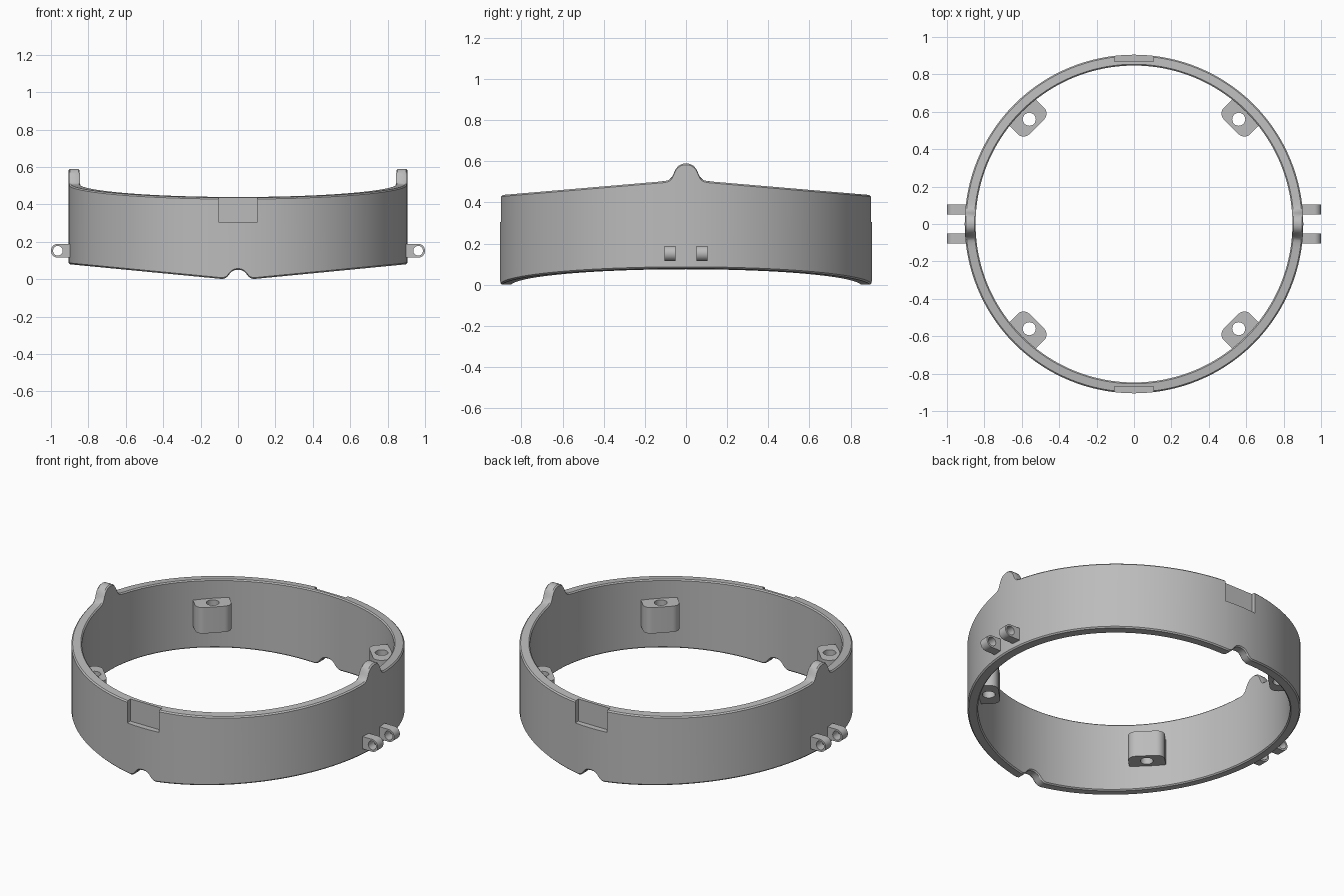
import bpy, bmesh, math
from mathutils import Matrix

if "Cube" in bpy.data.objects:
    bpy.data.objects.remove(bpy.data.objects["Cube"])

grey = bpy.data.materials.new("satin grey")
grey.diffuse_color = (0.5, 0.5, 0.5, 1)
grey.use_nodes = True
grey.node_tree.nodes["Principled BSDF"].inputs["Base Color"].default_value = grey.diffuse_color

R_OUT, R_IN, C = 0.905, 0.847, 0.007

# Half profiles: height of the top rim along y, height of the bottom rim along x
TOP = [(0, .59), (.02, .587), (.035, .579), (.048, .565), (.057, .547), (.064, .53),
       (.072, .517), (.085, .508), (.105, .503), (.905, .435)]
BOTTOM = [(0, .05), (.018, .048), (.033, .041), (.046, .028), (.056, .014),
          (.066, .006), (.08, .001), (.095, .002), (.905, .08)]


def height(profile, d):
    d = abs(d)
    for (a, za), (b, zb) in zip(profile, profile[1:]):
        if d <= b:
            return za + (zb - za) * (d - a) / (b - a)
    return profile[-1][1]


def finish(ob):
    bpy.ops.object.select_all(action='DESELECT')
    ob.select_set(True)
    bpy.context.view_layer.objects.active = ob
    bpy.ops.object.shade_smooth_by_angle(angle=math.radians(30))


def new_object(name, bm):
    me = bpy.data.meshes.new(name)
    bmesh.ops.recalc_face_normals(bm, faces=bm.faces)
    bm.to_mesh(me)
    bm.free()
    me.materials.append(grey)
    ob = bpy.data.objects.new(name, me)
    bpy.context.collection.objects.link(ob)
    return ob


# Ring band: chamfered section swept round, with finer steps at the tabs and notches
quarter = sorted({round(i * math.pi / 64, 5) for i in range(32)}
                 | {round(math.asin(y / R_OUT), 5) for y, _ in TOP[:-1]}
                 | {round(math.pi / 2 - math.asin(x / R_OUT), 5) for x, _ in BOTTOM[1:-1]})
angles = []
for q in range(4):
    part = quarter if q % 2 == 0 else [math.pi / 2 - a for a in reversed(quarter) if a > 0]
    if q % 2:
        part = [0] + part
    angles += [a + q * math.pi / 2 for a in part]

section = [(R_OUT - C, 0, 0), (R_OUT, 0, C), (R_OUT, 1, -C), (R_OUT - C, 1, 0),
           (R_IN + C, 1, 0), (R_IN, 1, -C), (R_IN, 0, C), (R_IN + C, 0, 0)]
bm = bmesh.new()
loops = []
for a in angles:
    loop = []
    for r, is_top, dz in section:
        x, y = r * math.cos(a), r * math.sin(a)
        z = height(TOP, y) if is_top else height(BOTTOM, x)
        loop.append(bm.verts.new((x, y, z + dz)))
    loops.append(loop)
n = len(section)
for i, loop in enumerate(loops):
    nxt = loops[(i + 1) % len(loops)]
    for j in range(n):
        k = (j + 1) % n
        bm.faces.new((loop[j], nxt[j], nxt[k], loop[k]))
ring = new_object("ring_band", bm)

# Rectangular pockets cut in the front and back of the band
bm = bmesh.new()
for s in (-1, 1):
    bmesh.ops.create_cube(bm, size=1, matrix=Matrix.Translation((0, s * 0.97, 0.505))
                          @ Matrix.Diagonal((0.21, 0.2, 0.4, 1)))
cutter = new_object("pocket_cutter", bm)
cutter.hide_render = True
cutter.hide_set(True)
mod = ring.modifiers.new("pockets", 'BOOLEAN')
mod.operation, mod.solver, mod.object = 'DIFFERENCE', 'EXACT', cutter
bpy.context.view_layer.objects.active = ring
bpy.ops.object.modifier_apply(modifier=mod.name)
bpy.data.objects.remove(cutter)
finish(ring)


def arc(cx, cy, r, a0, a1, steps):
    return [(cx + r * math.cos(math.radians(a0 + (a1 - a0) * i / steps)),
             cy + r * math.sin(math.radians(a0 + (a1 - a0) * i / steps)))
            for i in range(steps + 1)]


def drilled_plate(name, outline, hole, thickness, matrix):
    """Extruded outline with a round hole through it."""
    cu = bpy.data.curves.new(name, 'CURVE')
    cu.dimensions, cu.fill_mode, cu.extrude = '2D', 'BOTH', thickness / 2
    for pts in (outline, arc(*hole, 0, 360, 24)[:-1]):
        sp = cu.splines.new('POLY')
        sp.points.add(len(pts) - 1)
        for p, (u, v) in zip(sp.points, pts):
            p.co = (u, v, 0, 1)
        sp.use_cyclic_u = True
    tmp = bpy.data.objects.new(name + "_outline", cu)
    bpy.context.collection.objects.link(tmp)
    bm = bmesh.new()
    me = tmp.to_mesh()
    bm.from_mesh(me)
    tmp.to_mesh_clear()
    bpy.data.objects.remove(tmp)
    bmesh.ops.remove_doubles(bm, verts=bm.verts, dist=1e-5)
    bm.transform(matrix)
    finish(new_object(name, bm))


# Screw posts on the inner wall
post = ([(0.87, 0.1)] + arc(0.78, 0.055, 0.045, 90, 180, 8)
        + arc(0.78, -0.055, 0.045, 180, 270, 8) + [(0.87, -0.1)])
for i in range(4):
    drilled_plate(f"screw_post_{i + 1}", post, (0.792, 0, 0.035), 0.155,
                  Matrix.Rotation(math.radians(45 + 90 * i), 4, 'Z')
                  @ Matrix.Translation((0, 0, 0.27)))

# Pairs of hinge lugs on both sides
lug = [(0.87, 0.115)] + arc(0.963, 0.152, 0.037, -90, 90, 14) + [(0.87, 0.189)]
for side, turn in (("right", 0), ("left", math.pi)):
    for i, y in enumerate((-0.078, 0.078)):
        drilled_plate(f"{side}_lug_{i + 1}", lug, (0.963, 0.152, 0.026), 0.054,
                      Matrix.Rotation(turn, 4, 'Z') @ Matrix.Translation((0, y, 0))
                      @ Matrix.Rotation(math.pi / 2, 4, 'X'))
